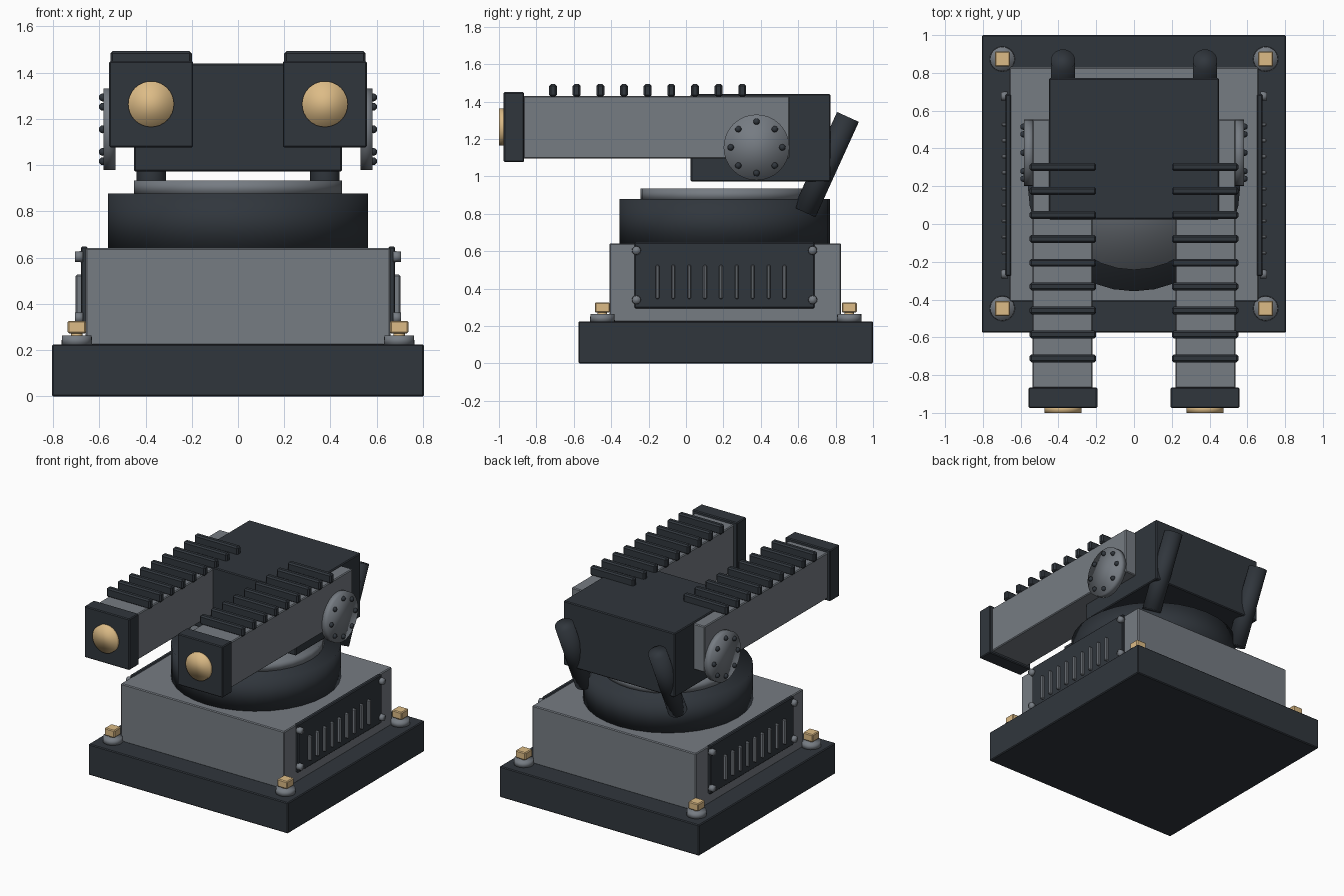
import bpy
from math import pi, cos, sin
from mathutils import Vector

if "Cube" in bpy.data.objects:
    bpy.data.objects.remove(bpy.data.objects["Cube"])


def material(name, rgb):
    m = bpy.data.materials.new(name)
    m.diffuse_color = (*rgb, 1)
    m.use_nodes = True
    m.node_tree.nodes["Principled BSDF"].inputs["Base Color"].default_value = m.diffuse_color
    return m


GREY = material("grey_metal", (0.18, 0.2, 0.225))
DARK = material("dark_metal", (0.03, 0.037, 0.046))
TAN = material("tan_metal", (0.72, 0.5, 0.24))


def box(name, x, y, z, mat, bevel=0.006):
    """Box from (min, max) ranges, with a small chamfer."""
    bpy.ops.mesh.primitive_cube_add(size=1)
    o = bpy.context.object
    o.name = name
    o.location = [(a + b) / 2 for a, b in (x, y, z)]
    o.scale = [abs(b - a) for a, b in (x, y, z)]
    bpy.ops.object.transform_apply(location=False, rotation=False, scale=True)
    o.data.materials.append(mat)
    if bevel:
        m = o.modifiers.new("bevel", 'BEVEL')
        m.width = bevel
        m.segments = 1
    return o


def rod(name, start, end, r, mat, r2=None, sides=32):
    """Smooth cylinder or cone between two points."""
    a, b = Vector(start), Vector(end)
    bpy.ops.mesh.primitive_cone_add(vertices=sides, radius1=r, radius2=r if r2 is None else r2,
                                    depth=(b - a).length, location=(a + b) / 2)
    o = bpy.context.object
    o.name = name
    o.rotation_euler = (b - a).to_track_quat('Z', 'Y').to_euler()
    o.data.materials.append(mat)
    bpy.ops.object.shade_smooth()
    return o


def ball(name, loc, r, mat):
    bpy.ops.mesh.primitive_uv_sphere_add(segments=12, ring_count=8, radius=r, location=loc)
    o = bpy.context.object
    o.name = name
    o.data.materials.append(mat)
    bpy.ops.object.shade_smooth()
    return o


# Base and turntable
box("base_plate", (-0.805, 0.805), (-0.575, 1.0), (0, 0.225), DARK)
box("base_body", (-0.66, 0.66), (-0.41, 0.83), (0.22, 0.642), GREY)
rod("turntable_ring", (0, 0.207, 0.63), (0, 0.207, 0.878), 0.563, DARK)
rod("turntable_disc", (0, 0.207, 0.87), (0, 0.207, 0.934), 0.45, GREY)

# Head block
box("head_block", (-0.45, 0.45), (0.025, 0.772), (0.973, 1.44), DARK)

for s, side in ((-1, "left"), (1, "right")):
    # Anchor bolts at the plate corners
    for y, end in ((-0.447, "front"), (0.873, "rear")):
        tag = f"{end}_{side}"
        x = s * 0.697
        rod("washer_" + tag, (x, y, 0.22), (x, y, 0.263), 0.067, GREY, 0.064, 24)
        rod("bolt_neck_" + tag, (x, y, 0.25), (x, y, 0.28), 0.025, TAN, sides=12)
        box("bolt_head_" + tag, (x - 0.04, x + 0.04), (y - 0.04, y + 0.04), (0.272, 0.327), TAN)

    # Vented side panel
    box("side_panel_" + side, (s * 0.65, s * 0.68), (-0.275, 0.687), (0.295, 0.648), DARK)
    for i in range(9):
        y = -0.153 + i * 0.085
        box(f"vent_slat_{side}_{i}", (s * 0.67, s * 0.702), (y - 0.01, y + 0.01),
            (0.345, 0.527), GREY)
    for j, y in enumerate((-0.265, 0.677)):
        for k, z in enumerate((0.34, 0.604)):
            rod(f"panel_bolt_{side}_{j}{k}", (s * 0.67, y, z), (s * 0.705, y, z),
                0.025, GREY, 0.022, 12)

    # Arm with end cap and round lens
    cx = s * 0.376
    box("arm_" + side, (s * 0.22, s * 0.537), (-0.87, 0.553), (1.095, 1.43), GREY)
    box("arm_cap_" + side, (s * 0.194, s * 0.558), (-0.975, -0.865), (1.077, 1.45), DARK)
    rod("lens_" + side, (cx, -0.96, 1.264), (cx, -1.0, 1.264), 0.099, TAN)
    for i in range(9):
        y = -0.711 + i * 0.1265
        box(f"cooling_rib_{side}_{i}", (s * 0.2, s * 0.552), (y - 0.021, y + 0.021),
            (1.425, 1.493), DARK, 0.01)

    # Pivot disc with a ring of bolts
    rod("pivot_disc_" + side, (s * 0.53, 0.377, 1.155), (s * 0.582, 0.377, 1.155), 0.176, GREY)
    for i in range(8):
        a = i * pi / 4
        ball(f"pivot_bolt_{side}_{i}",
             (s * 0.585, 0.377 + 0.138 * cos(a), 1.155 + 0.138 * sin(a)), 0.017, DARK)

    # Slanted tube at the back
    rod("rear_tube_" + side, (cx, 0.634, 0.808), (cx, 0.866, 1.318), 0.064, DARK)
